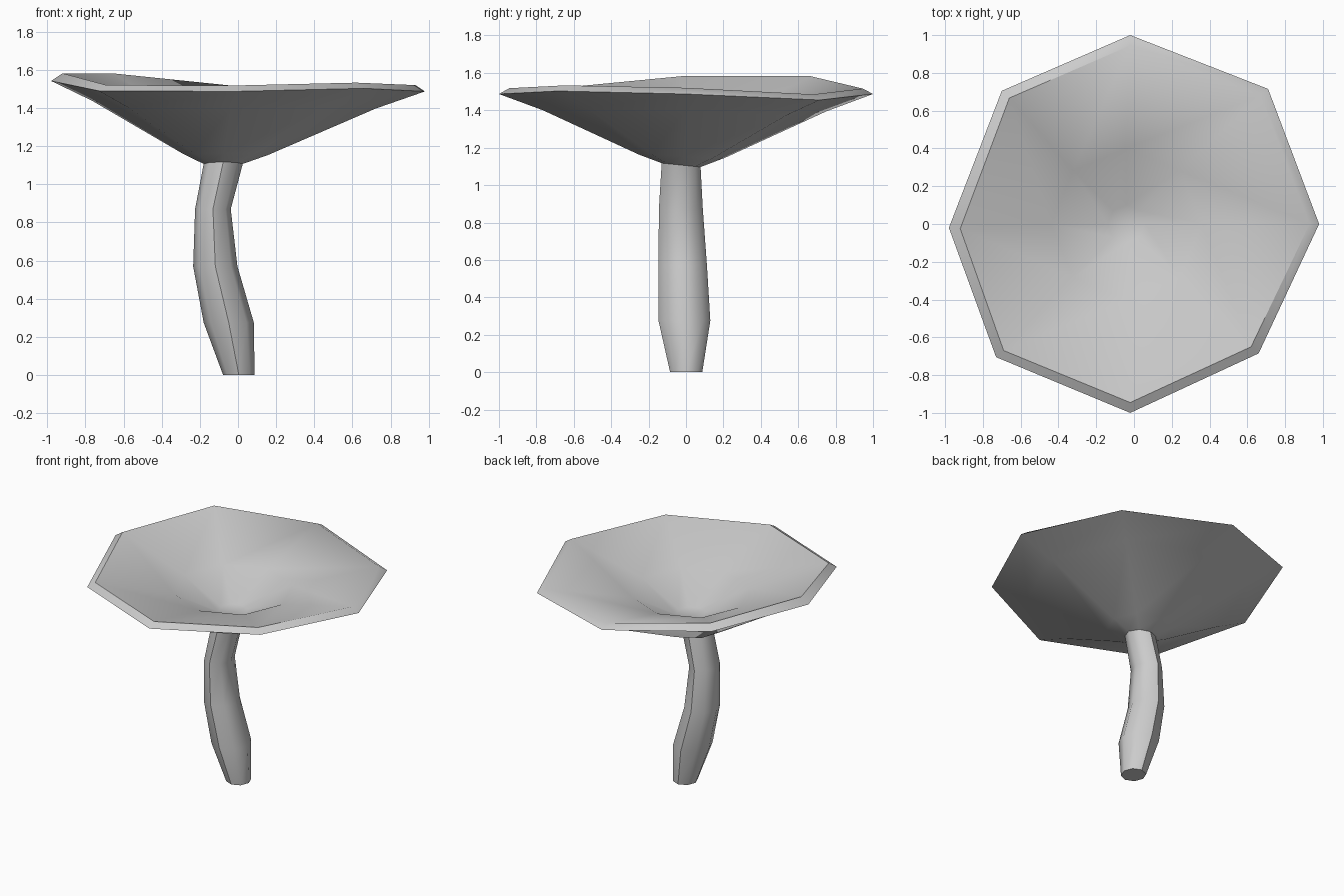
import bpy, bmesh, math
from mathutils import Vector

if "Cube" in bpy.data.objects:
    bpy.data.objects.remove(bpy.data.objects["Cube"])

N = 8


def ring(x0, x1, y0, y1, z, tilt=0.0):
    """Octagon ring filling the given x and y extents; tilt slopes z along y."""
    cx, cy = (x0 + x1) / 2, (y0 + y1) / 2
    pts = []
    for i in range(N):
        a = 2 * math.pi * i / N
        dy = (y1 - y0) / 2 * math.sin(a)
        pts.append(Vector((cx + (x1 - x0) / 2 * math.cos(a), cy + dy, z + tilt * dy)))
    return pts


def skin(name, rings, cap_start=False, cap_end=False):
    """Bridge successive rings into one mesh object."""
    bm = bmesh.new()
    loops = [[bm.verts.new(p) for p in r] for r in rings]
    for a, b in zip(loops, loops[1:]):
        for i in range(N):
            j = (i + 1) % N
            bm.faces.new((a[i], a[j], b[j], b[i]))
    if cap_start:
        bm.faces.new(loops[0][::-1])
    if cap_end:
        bm.faces.new(loops[-1])
    mesh = bpy.data.meshes.new(name)
    bm.to_mesh(mesh)
    bm.free()
    ob = bpy.data.objects.new(name, mesh)
    bpy.context.collection.objects.link(ob)
    bpy.ops.object.select_all(action='DESELECT')
    ob.select_set(True)
    bpy.context.view_layer.objects.active = ob
    bpy.ops.object.shade_smooth_by_angle(angle=math.radians(46))
    return ob


# Curved stem
neck = ring(-0.18, 0.025, -0.13, 0.078, 1.107, -0.1)
skin("stem", [
    ring(-0.078, 0.087, -0.085, 0.087, 0.0),
    ring(-0.18, 0.083, -0.147, 0.13, 0.275),
    ring(-0.235, -0.003, -0.147, 0.112, 0.57),
    ring(-0.225, -0.038, -0.145, 0.09, 0.87),
    neck,
], cap_start=True)

# Uneven funnel cap: outer and inner edge of the bevelled rim
outer = [Vector(p) for p in (
    (0.98, 0.0, 1.487), (0.71, 0.715, 1.455), (-0.02, 1.0, 1.487), (-0.70, 0.705, 1.545),
    (-0.98, -0.02, 1.542), (-0.73, -0.705, 1.49), (-0.02, -1.0, 1.487), (0.66, -0.685, 1.503))]
inner = [Vector(p) for p in (
    (0.93, 0.0, 1.52), (0.67, 0.68, 1.485), (-0.02, 0.945, 1.516), (-0.66, 0.667, 1.582),
    (-0.92, -0.025, 1.582), (-0.69, -0.67, 1.52), (-0.02, -0.945, 1.518), (0.62, -0.65, 1.533))]


def between(t, rise):
    return [a.lerp(b, t) + Vector((0, 0, rise)) for a, b in zip(neck, outer)]


# Shallow upper dish that steepens into a small flat hollow
dip = ring(-0.44, 0.36, -0.40, 0.40, 1.385)
floor = ring(-0.14, 0.06, -0.10, 0.10, 1.235)
skin("cap", [neck, between(0.14, -0.006), between(0.73, 0.013), outer,
             inner, dip, floor], cap_end=True)
